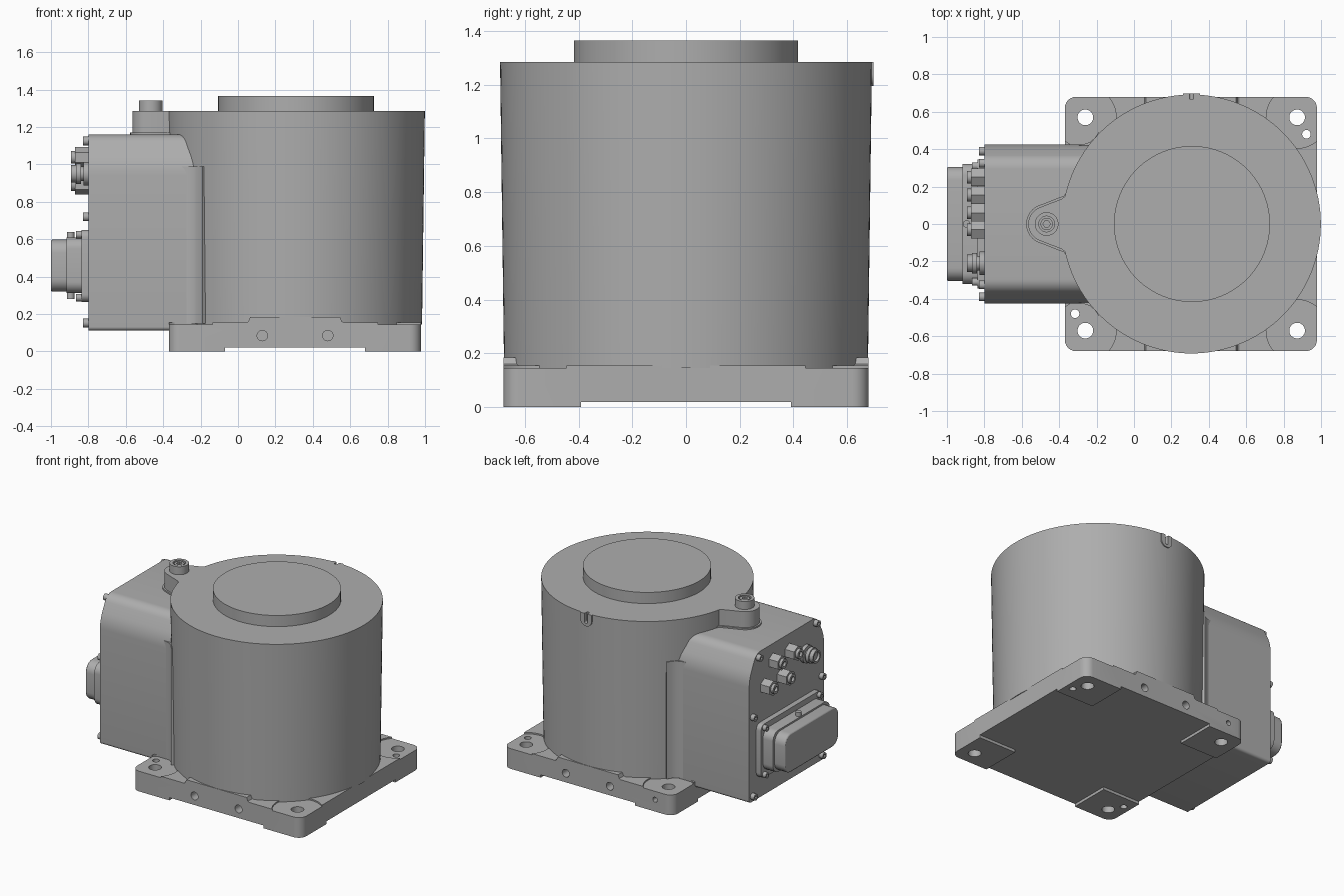
import bpy, bmesh, math
from mathutils import Vector

if "Cube" in bpy.data.objects:
    bpy.data.objects.remove(bpy.data.objects["Cube"])

grey = bpy.data.materials.new("machine_grey")
grey.use_nodes = True
colour = (0.42, 0.42, 0.42, 1)
grey.diffuse_color = colour
grey.node_tree.nodes["Principled BSDF"].inputs["Base Color"].default_value = colour

CX = 0.307      # drum axis
WALL = -0.80    # outer face of the terminal housing


def finish(bm, name):
    bmesh.ops.recalc_face_normals(bm, faces=bm.faces)
    mesh = bpy.data.meshes.new(name)
    bm.to_mesh(mesh)
    bm.free()
    mesh.materials.append(grey)
    ob = bpy.data.objects.new(name, mesh)
    bpy.context.collection.objects.link(ob)
    return ob


def prism(name, outline, axis, start, end):
    """Extrude a 2D outline along an axis between two positions."""
    place = {"x": lambda u, v: (start, u, v),
             "y": lambda u, v: (u, start, v),
             "z": lambda u, v: (u, v, start)}[axis]
    bm = bmesh.new()
    face = bm.faces.new([bm.verts.new(place(u, v)) for u, v in outline])
    moved = bmesh.ops.extrude_face_region(bm, geom=[face])["geom"]
    shift = Vector([end - start if a == axis else 0 for a in "xyz"])
    bmesh.ops.translate(bm, vec=shift, verts=[g for g in moved if isinstance(g, bmesh.types.BMVert)])
    return finish(bm, name)


def circle(u, v, r, n=32, turn=0.0):
    return [(u + r * math.cos(turn + math.tau * i / n), v + r * math.sin(turn + math.tau * i / n))
            for i in range(n)]


def rect(u0, u1, v0, v1):
    return [(u0, v0), (u1, v0), (u1, v1), (u0, v1)]


def rounded(points, r, steps=6):
    """Round each corner of an outline with a circular arc; r may be one value per corner."""
    pts = [Vector(p) for p in points]
    out = []
    for i, p in enumerate(pts):
        setback = r[i] if isinstance(r, list) else r
        if not setback:
            out.append(tuple(p))
            continue
        a = (pts[i - 1] - p).normalized()
        b = (pts[(i + 1) % len(pts)] - p).normalized()
        w = math.sin(a.angle(b) / 2)
        for k in range(steps + 1):
            t = k / steps
            c = ((1 - t) ** 2, 2 * w * t * (1 - t), t * t)
            q = ((p + a * setback) * c[0] + p * c[1] + (p + b * setback) * c[2]) / sum(c)
            out.append(tuple(q))
    return out


def cut(ob, cutter):
    mod = ob.modifiers.new("cut", "BOOLEAN")
    mod.operation = "DIFFERENCE"
    mod.solver = "EXACT"
    mod.object = cutter
    bpy.context.view_layer.objects.active = ob
    bpy.ops.object.modifier_apply(modifier=mod.name)
    bpy.data.objects.remove(cutter)


# Mounting base with corner feet, spot faces and bolt holes
base = prism("mounting_base", rounded(rect(-0.37, 0.978, -0.68, 0.68), 0.06), "z", 0, 0.155)
cut(base, prism("c", rect(-0.07, 0.68, -1, 1), "z", -0.1, 0.02))
cut(base, prism("c", rect(-1, 1.2, -0.39, 0.39), "z", -0.1, 0.02))
for x in (-0.26, 0.872):
    for y in (-0.57, 0.57):
        cut(base, prism("c", circle(x, y, 0.165, 48), "z", 0.145, 0.3))
        cut(base, prism("c", circle(x, y, 0.042), "z", -0.1, 0.3))
for x, y in ((0.922, 0.48), (-0.315, -0.48)):
    cut(base, prism("c", circle(x, y, 0.023, 20), "z", -0.1, 0.3))
for side in (-1, 1):
    for x in (0.13, 0.48):
        cut(base, prism("c", circle(x, 0.085, 0.028, 24), "y", side * 0.6, side * 0.8))
cut(base, prism("c", circle(-0.23, 0.085, 0.018, 16), "y", 0.62, 0.8))

# Raised side ledges with sloped ends
for side, word in ((-1, "front"), (1, "back")):
    ledge = [(0.03, 0.15), (0.055, 0.16), (0.065, 0.185), (0.545, 0.185), (0.555, 0.16), (0.58, 0.15)]
    prism(word + "_ledge", ledge, "y", side * 0.45, side * 0.68)

# Tapered drum with a small index pad and slot at the back
bm = bmesh.new()
bmesh.ops.create_cone(bm, cap_ends=True, segments=128, radius1=0.677, radius2=0.692, depth=1.14)
bmesh.ops.translate(bm, vec=(CX, 0, 0.715), verts=bm.verts)
drum = finish(bm, "drum")
pad = prism("index_pad", rounded(rect(CX - 0.045, CX + 0.045, 1.195, 1.285), [0.044, 0.044, 0, 0]),
            "y", 0.62, 0.698)
slot = rounded(rect(CX - 0.011, CX + 0.011, 1.215, 1.4), [0.01, 0.01, 0, 0])
for part in (drum, pad):
    cut(part, prism("c", slot, "y", 0.668, 0.8))
prism("top_disc", circle(CX + 0.003, 0, 0.417, 96), "z", 1.27, 1.365)

# Terminal housing with sloped shoulders
section = [(-0.425, 0.112), (0.425, 0.112), (0.425, 1.0), (0.345, 1.16), (-0.345, 1.16), (-0.425, 1.0)]
prism("terminal_housing", rounded(section, [0.02, 0.02, 0.06, 0.05, 0.05, 0.06]), "x", WALL, 0.0)
for side, word in ((-1, "front"), (1, "back")):
    web = [(-0.3, 0.42), (-0.27, 0.426), (-0.235, 0.438), (-0.21, 0.46), (-0.19, 0.49), (-0.1, 0.42)]
    prism(word + "_housing_fillet", [(x, side * y) for x, y in web], "z", 0.15, 0.99)

# Lug on the housing roof with a socket-headed plug
lug = [(-0.2, -0.24), (-0.365, -0.155), (-0.52, -0.085), (-0.565, 0), (-0.52, 0.085), (-0.365, 0.155), (-0.2, 0.24)]
nose = [(-0.47 + 0.095 * math.cos(a), 0.095 * math.sin(a))
        for a in (math.radians(112 + 136 * i / 20) for i in range(21))]
lug_outline = [(-0.2, 0.24), (-0.345, 0.17), (-0.385, 0.135)] + nose + [(-0.385, -0.135), (-0.345, -0.17), (-0.2, -0.24)]
prism("roof_lug", lug_outline, "z", 1.1, 1.285)
foot = [(-0.47 + (x + 0.47) * 1.12, y * 1.12) if x < -0.37 else (x, y * 1.12) for x, y in lug_outline]
prism("lug_foot", foot, "z", 1.1, 1.17)
plug = prism("roof_plug", circle(-0.467, 0, 0.063, 40), "z", 1.27, 1.342)
cut(plug, prism("c", circle(-0.467, 0, 0.042, 32), "z", 1.325, 1.4))
screw = prism("plug_screw", circle(-0.467, 0, 0.033, 24), "z", 1.3, 1.338)
cut(screw, prism("c", circle(-0.467, 0, 0.019, 6), "z", 1.315, 1.4))


def socket_screw(name, y, z, r, start, end):
    head = prism(name, circle(y, z, r, 20), "x", start, end)
    cut(head, prism("c", circle(y, z, r * 0.5, 6), "x", end - 0.1, end + 0.015))


# Cover screws around the housing face
for side in (-1, 1):
    for y, z in ((0.325, 1.125), (0.39, 0.72), (0.39, 0.152)):
        socket_screw("cover_screw", side * y, z, 0.023, WALL + 0.02, WALL - 0.03)

# Large rectangular connector: flange, body, hood
prism("connector_flange", rounded(rect(-0.345, 0.345, 0.265, 0.65), 0.04), "x", WALL + 0.02, -0.838)
prism("connector_body", rounded(rect(-0.322, 0.322, 0.312, 0.61), 0.06), "x", -0.83, -0.918)
hood = prism("connector_hood", rounded(rect(-0.305, 0.305, 0.32, 0.598), 0.07), "x", -0.91, -1.0)
bevel = hood.modifiers.new("soft_edge", "BEVEL")
bevel.width = 0.008
bevel.segments = 2
bevel.limit_method = "ANGLE"
bevel.angle_limit = math.radians(50)
for y in (-0.31, 0.31):
    for z in (0.288, 0.625):
        socket_screw("flange_screw", y, z, 0.02, -0.83, -0.865)
for z0, z1 in ((0.28, 0.33), (0.59, 0.638)):
    prism("latch_pin", circle(-0.895, 0, 0.02, 16), "z", z0, z1)

# Four hexagonal fittings in two staggered rows
for y, z in ((0.25, 0.893), (0.06, 0.893), (0.155, 1.038), (-0.03, 1.038)):
    prism("fitting_nut", circle(y, z, 0.054, 6, math.pi / 6), "x", WALL + 0.02, -0.872)
    tip = prism("fitting_tip", circle(y, z, 0.034, 24), "x", -0.86, -0.892)
    cut(tip, prism("c", circle(y, z, 0.018, 16), "x", -0.875, -1))

# Round signal connector
for r, start, end in ((0.062, -0.78, -0.825), (0.038, -0.82, -0.86), (0.055, -0.84, -0.865)):
    prism("signal_collar", circle(-0.21, 0.95, r, 32), "x", start, end)
shell = prism("signal_shell", circle(-0.21, 0.95, 0.046, 32), "x", -0.85, -0.893)
cut(shell, prism("c", circle(-0.21, 0.95, 0.034, 24), "x", -0.875, -1))

# Smooth curved walls, keep edges crisp
for ob in bpy.context.scene.objects:
    if ob.type == "MESH":
        bpy.ops.object.select_all(action="DESELECT")
        ob.select_set(True)
        bpy.context.view_layer.objects.active = ob
        bpy.ops.object.shade_smooth_by_angle(angle=math.radians(32))
